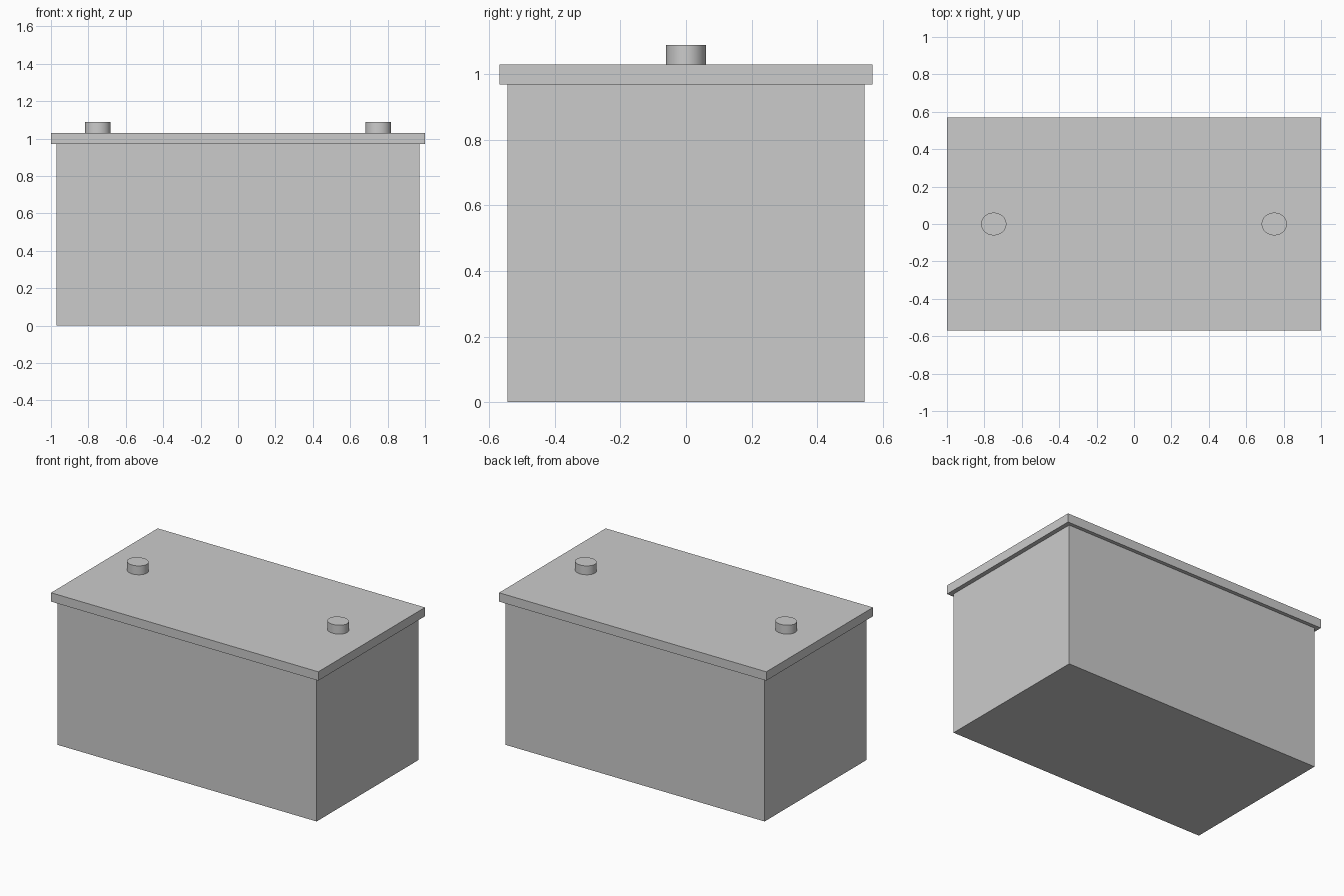
import bpy
import math

if "Cube" in bpy.data.objects:
    bpy.data.objects.remove(bpy.data.objects["Cube"])


def box(name, width, depth, z0, z1):
    bpy.ops.mesh.primitive_cube_add(size=1, location=(0, 0, (z0 + z1) / 2))
    ob = bpy.context.object
    ob.name = name
    ob.scale = (width, depth, z1 - z0)
    bpy.ops.object.transform_apply(location=False, rotation=False, scale=True)
    return ob


def terminal(name, x):
    z0, z1 = 1.03, 1.09
    bpy.ops.mesh.primitive_cylinder_add(vertices=32, radius=1, depth=z1 - z0,
                                        location=(x, 0, (z0 + z1) / 2))
    ob = bpy.context.object
    ob.name = name
    ob.scale = (0.068, 0.061, 1)  # slightly oval post
    bpy.ops.object.transform_apply(location=False, rotation=False, scale=True)
    bpy.ops.object.shade_smooth_by_angle(angle=math.radians(30))


# Battery case and overhanging lid
box("case", 1.94, 1.09, 0.0, 0.97)
box("lid", 2.0, 1.14, 0.97, 1.03)

# Terminal posts, one at each end
for side, sx in (("left", -1), ("right", 1)):
    terminal(f"terminal_{side}", sx * 0.75)
